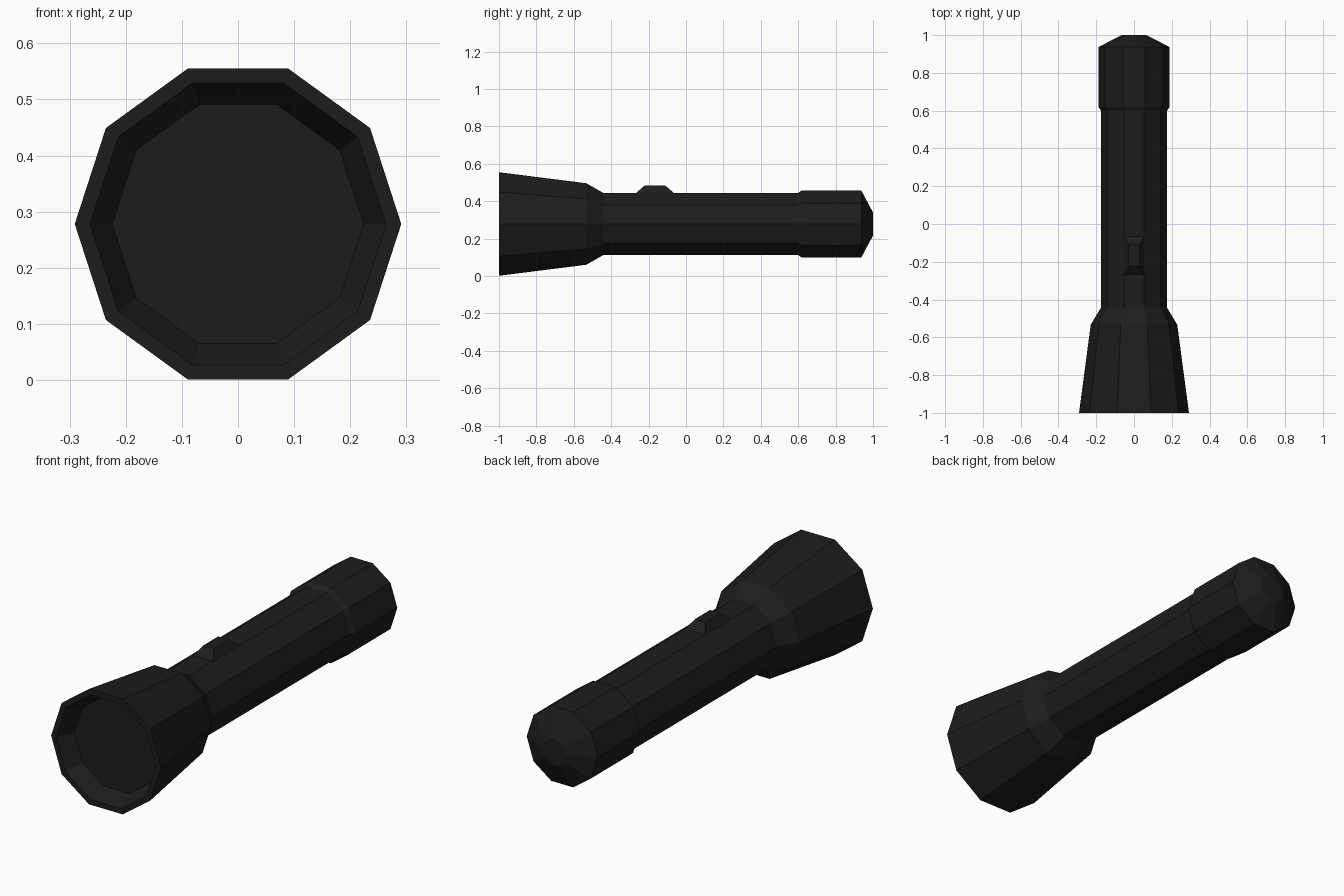
import bpy, bmesh, math

if "Cube" in bpy.data.objects:
    bpy.data.objects.remove(bpy.data.objects["Cube"])

SIDES = 10
AXIS_Z = 0.278

black = bpy.data.materials.new("black_plastic")
black.diffuse_color = (0.012, 0.012, 0.012, 1)
black.use_nodes = True
black.node_tree.nodes["Principled BSDF"].inputs["Base Color"].default_value = black.diffuse_color


def add_object(name, bm):
    bmesh.ops.recalc_face_normals(bm, faces=bm.faces)
    mesh = bpy.data.meshes.new(name)
    bm.to_mesh(mesh)
    bm.free()
    mesh.materials.append(black)
    obj = bpy.data.objects.new(name, mesh)
    bpy.context.collection.objects.link(obj)
    return obj


def lathe(name, profile, cap_start=False, cap_end=False):
    """Ten-sided tube along y from (y, radius) pairs."""
    bm = bmesh.new()
    rings = []
    for y, r in profile:
        rings.append([bm.verts.new((r * math.cos(2 * math.pi * i / SIDES), y,
                                    AXIS_Z + r * math.sin(2 * math.pi * i / SIDES)))
                      for i in range(SIDES)])
    for a, b in zip(rings, rings[1:]):
        for i in range(SIDES):
            j = (i + 1) % SIDES
            bm.faces.new((a[i], a[j], b[j], b[i]))
    if cap_start:
        bm.faces.new(rings[0])
    if cap_end:
        bm.faces.new(rings[-1])
    return add_object(name, bm)


# Flared head with recessed lens, rim and neck
lathe("lamp_head", [(-0.92, 0.224), (-1.0, 0.264), (-1.0, 0.291),
                    (-0.533, 0.229), (-0.443, 0.175)], cap_start=True)

# Straight handle
lathe("handle", [(-0.443, 0.175), (0.6, 0.175)])

# Slightly wider tail cap with chamfered end
lathe("tail_cap", [(0.6, 0.175), (0.62, 0.189), (0.937, 0.189), (1.0, 0.064)],
      cap_end=True)

# Tapered switch sitting on the top facet
bm = bmesh.new()
bmesh.ops.create_cube(bm, size=1)
for v in bm.verts:
    top = v.co.z > 0
    v.co.x = math.copysign(0.028 if top else 0.054, v.co.x)
    v.co.y = -0.166 + math.copysign(0.056 if top else 0.102, v.co.y)
    v.co.z = 0.483 if top else 0.443
add_object("switch", bm)
